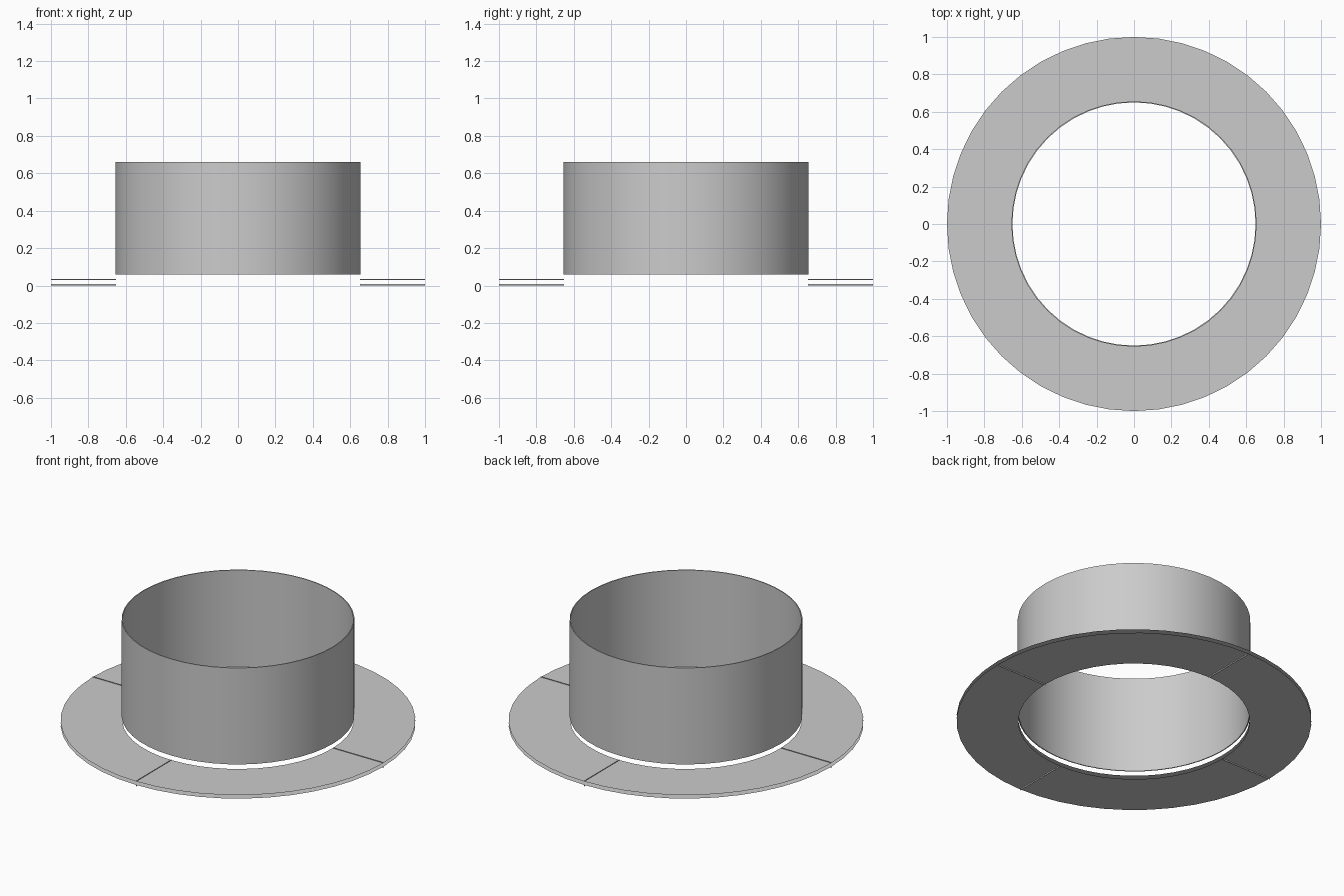
import bpy, bmesh, math

if "Cube" in bpy.data.objects:
    bpy.data.objects.remove(bpy.data.objects["Cube"], do_unlink=True)

SEGMENTS = 48
OUTER, INNER = 1.0, 0.652

grey = bpy.data.materials.new("sheet metal grey")
grey.use_nodes = True
COLOUR = (0.6, 0.6, 0.6, 1)
grey.diffuse_color = COLOUR
grey.node_tree.nodes["Principled BSDF"].inputs["Base Color"].default_value = COLOUR


def finish(bm, name):
    mesh = bpy.data.meshes.new(name)
    bm.to_mesh(mesh)
    bm.free()
    mesh.materials.append(grey)
    obj = bpy.data.objects.new(name, mesh)
    bpy.context.collection.objects.link(obj)
    bpy.ops.object.select_all(action="DESELECT")
    obj.select_set(True)
    bpy.context.view_layer.objects.active = obj
    bpy.ops.object.shade_smooth_by_angle(angle=math.radians(30))
    return obj


def polar(radius, angle, z):
    return (radius * math.cos(angle), radius * math.sin(angle), z)


def flange_quarter(name, quarter, z, lip):
    """Flat quarter ring with a small folded lip along its starting seam."""
    bm = bmesh.new()
    steps = SEGMENTS // 4
    start = quarter * math.pi / 2
    rows = []
    for i in range(steps + 1):
        a = start + i * math.pi / 2 / steps
        rows.append([bm.verts.new(polar(r, a, z)) for r in (INNER, OUTER)])
    for (a, b), (c, d) in zip(rows, rows[1:]):
        bm.faces.new((a, b, d, c))
    edge = [bm.verts.new(polar(r, start, z + lip)) for r in (INNER, OUTER)]
    bm.faces.new((rows[0][0], edge[0], edge[1], rows[0][1]))
    return finish(bm, name)


# Two thin stacked flange sheets, each in four quarters
for q, side in enumerate(("back_left", "back_right", "front_right", "front_left")):
    flange_quarter("lower_flange_" + side, q, 0.008, -0.008)
    flange_quarter("upper_flange_" + side, q, 0.03, 0.004)

# Open collar with a thin wall, floating just above the flange
bm = bmesh.new()
profile = [(0.656, 0.06), (0.656, 0.66), (0.65, 0.66), (0.65, 0.06)]
rings = [[bm.verts.new(polar(r, 2 * math.pi * i / SEGMENTS, z)) for i in range(SEGMENTS)]
         for r, z in profile]
for k, ring in enumerate(rings):
    above = rings[(k + 1) % len(rings)]
    for i in range(SEGMENTS):
        j = (i + 1) % SEGMENTS
        bm.faces.new((ring[i], ring[j], above[j], above[i]))
finish(bm, "collar")
